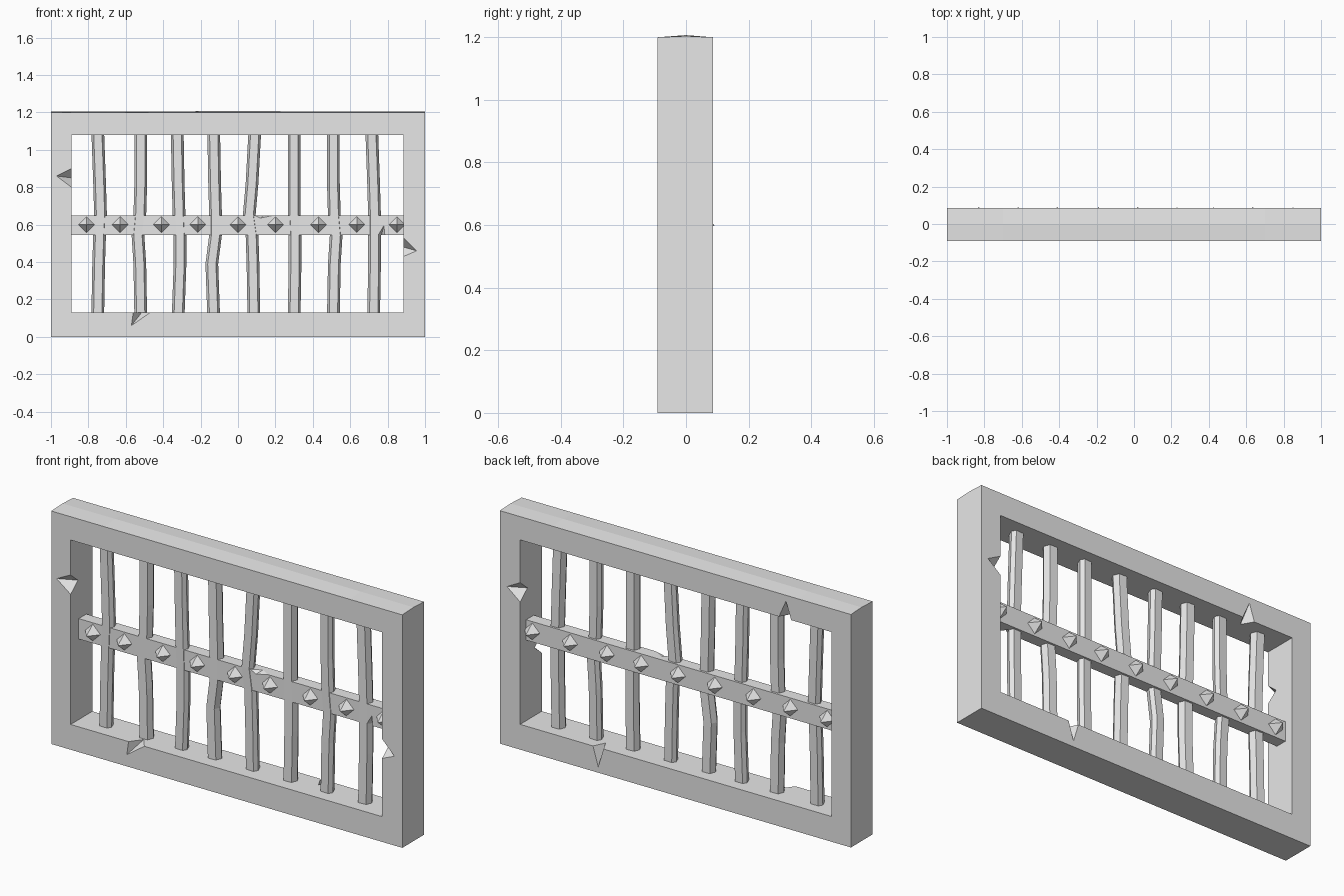
import bpy, bmesh
from mathutils import Vector

cube = bpy.data.objects.get("Cube")
if cube:
    bpy.data.objects.remove(cube, do_unlink=True)

stone = bpy.data.materials.new("light_grey")
stone.use_nodes = True
stone.diffuse_color = (0.8, 0.8, 0.8, 1)
stone.node_tree.nodes["Principled BSDF"].inputs["Base Color"].default_value = (0.8, 0.8, 0.8, 1)

FRONT, BACK = -0.091, 0.086            # frame depth
LEFT, RIGHT, LOW, HIGH = -0.89, 0.885, 0.13, 1.08   # opening
RAIL_FRONT, RAIL_BACK = -0.025, 0.037


def make(name, bm):
    bmesh.ops.recalc_face_normals(bm, faces=bm.faces)
    mesh = bpy.data.meshes.new(name)
    bm.to_mesh(mesh)
    bm.free()
    mesh.materials.append(stone)
    ob = bpy.data.objects.new(name, mesh)
    bpy.context.collection.objects.link(ob)
    return ob


def box(lo, hi):
    bm = bmesh.new()
    bmesh.ops.create_cube(bm, size=1)
    for v in bm.verts:
        v.co = [lo[i] if v.co[i] < 0 else hi[i] for i in range(3)]
    return bm


def hull(points):
    bm = bmesh.new()
    for p in points:
        bm.verts.new(p)
    bmesh.ops.convex_hull(bm, input=bm.verts)
    return bm


def cut(target, name, bm):
    cutter = make(name, bm)
    cutter.hide_render = True
    cutter.hide_set(True)
    cutter.display_type = 'WIRE'
    mod = target.modifiers.new(name, 'BOOLEAN')
    mod.operation, mod.solver, mod.object = 'DIFFERENCE', 'EXACT', cutter
    bpy.context.view_layer.objects.active = target
    bpy.ops.object.modifier_apply(modifier=mod.name)
    bpy.data.objects.remove(cutter, do_unlink=True)


def chip(target, a, b, tip, face, wall, depth):
    """Chip an edge running from a to b (x, z) with a tip on the face at y."""
    side = -1 if face < 0 else 1
    e1, e2 = Vector((a[0], face, a[1])), Vector((b[0], face, b[1]))
    t = Vector((tip[0], face, tip[1]))
    mid = (e1 + e2) / 2
    inner = mid + Vector((0, -side * depth, 0))
    outer = mid + Vector((wall[0], side, wall[1])) * 0.02
    cut(target, "chip_cutter", hull([e1, e2, t, inner, outer]))


# Frame with a slightly crowned top
bm = box((-1, FRONT, 0), (1, BACK, 1.2))
for axis, at in ((0, -0.7), (0, 0), (0, 0.7), (1, 0)):
    point, normal = Vector(), Vector()
    point[axis], normal[axis] = at, 1
    bmesh.ops.bisect_plane(bm, geom=bm.verts[:] + bm.edges[:] + bm.faces[:],
                           plane_co=point, plane_no=normal)
for v in bm.verts:
    if v.co.z > 1 and abs(v.co.y) < 0.01:
        v.co.z += 0.007 - 0.003 * abs(v.co.x)
frame = make("frame", bm)
cut(frame, "opening_cutter", box((LEFT, -0.3, LOW), (RIGHT, 0.3, HIGH)))

# Chips along the inner edges of the frame
chip(frame, (LEFT, 0.8), (LEFT, 0.9), (-0.97, 0.86), FRONT, (1, 0), 0.06)
chip(frame, (RIGHT, 0.43), (RIGHT, 0.53), (0.955, 0.46), FRONT, (-1, 0), 0.06)
chip(frame, (-0.56, LOW), (-0.47, LOW), (-0.57, 0.06), FRONT, (0, 1), 0.06)
chip(frame, (RIGHT, 0.76), (RIGHT, 0.86), (0.96, 0.82), BACK, (-1, 0), 0.06)
chip(frame, (-0.66, HIGH), (-0.59, HIGH), (-0.63, 1.17), BACK, (0, -1), 0.06)
chip(frame, (0.41, LOW), (0.47, LOW), (0.44, 0.03), BACK, (0, 1), 0.06)

# Horizontal rail
rail = make("cross_rail", box((LEFT, RAIL_FRONT, 0.545), (RIGHT, RAIL_BACK, 0.65)))
chip(rail, (0.09, 0.65), (0.19, 0.65), (0.12, 0.635), RAIL_FRONT, (0, 1), 0.03)
chip(rail, (0.75, 0.545), (0.785, 0.545), (0.78, 0.595), RAIL_FRONT, (0, -1), 0.03)

# Bent upright bars: x at bottom, low bend, rail underside, rail top, high bend, top
heights = (0.11, 0.39, 0.545, 0.65, 0.82, 1.1)
bars = (
    (-.75, -.745, -.74, -.735, -.74, -.75),
    (-.52, -.525, -.535, -.525, -.52, -.52),
    (-.32, -.31, -.31, -.315, -.32, -.325),
    (-.13, -.14, -.12, -.12, -.125, -.13),
    (.085, .08, .075, .06, .075, .09),
    (.3, .305, .305, .3, .3, .3),
    (.51, .515, .525, .515, .51, .51),
    (.725, .73, .73, .73, .725, .715),
)
section = ((-.034, -.006), (-.022, -.027), (.022, -.025),
           (.034, .006), (.022, .027), (-.022, .025))
for i, path in enumerate(bars):
    bm = bmesh.new()
    flip = 1 if i % 2 else -1
    rings = [[bm.verts.new((x + sx, sy * flip, z)) for sx, sy in section]
             for x, z in zip(path, heights)]
    for low, high in zip(rings, rings[1:]):
        for k in range(6):
            n = (k + 1) % 6
            bm.faces.new((low[k], low[n], high[n], high[k]))
    bm.faces.new(rings[0])
    bm.faces.new(rings[-1])
    make(f"upright_bar_{i + 1}", bm)

# Pyramid studs on both sides of the rail
front_studs = (-.81, -.63, -.41, -.215, 0, .2, .43, .635, .85)
back_studs = (-.83, -.62, -.41, -.19, .02, .23, .425, .635, .85)
for side, places, base, tip in (("front", front_studs, RAIL_FRONT, -0.078),
                                ("back", back_studs, RAIL_BACK, 0.091)):
    for i, x in enumerate(places):
        r = 0.043
        make(f"{side}_stud_{i + 1}", hull([
            (x - r, base, 0.6), (x + r, base, 0.6), (x, base, 0.6 - r),
            (x, base, 0.6 + r), (x, tip, 0.6)]))
